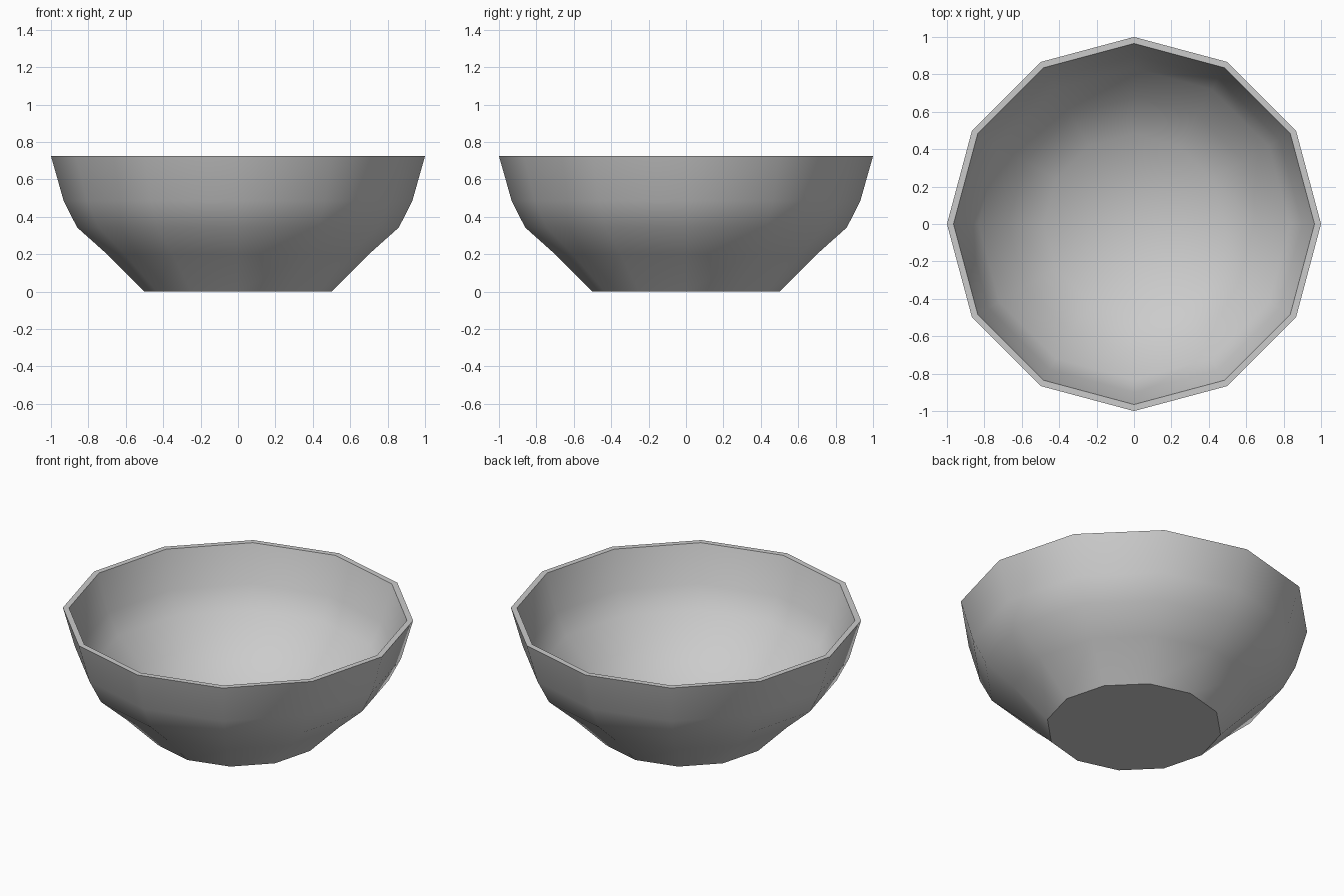
import bpy
import bmesh
from math import cos, sin, pi

cube = bpy.data.objects.get("Cube")
if cube:
    bpy.data.objects.remove(cube, do_unlink=True)

SIDES = 12
HEIGHT = 0.725

# Single stoneware colour
GREY = (0.6, 0.6, 0.6, 1.0)
mat = bpy.data.materials.new("plain grey")
mat.use_nodes = True
mat.diffuse_color = GREY
shader = next(n for n in mat.node_tree.nodes if n.type == "BSDF_PRINCIPLED")
shader.inputs["Base Color"].default_value = GREY

# Profile as (radius, height): outer wall from foot to lip, then inner wall down
outer = [(0.5, 0), (0.7, 0.2), (0.86, 0.343), (0.932, 0.485), (1, HEIGHT)]
inner = [(0.965, HEIGHT), (0.9, 0.497), (0.832, 0.366), (0.676, 0.226), (0.482, 0.035)]

bm = bmesh.new()


def ring(radius, z):
    angles = [2 * pi * i / SIDES for i in range(SIDES)]
    return [bm.verts.new((radius * cos(a), radius * sin(a), z)) for a in angles]


# Walls and lip
rings = [ring(r, z) for r, z in outer + inner]
for low, high in zip(rings, rings[1:]):
    for i in range(SIDES):
        j = (i + 1) % SIDES
        bm.faces.new((low[i], low[j], high[j], high[i]))

# Flat foot, and inner floor fanned from its centre
bm.faces.new(list(reversed(rings[0])))
centre = bm.verts.new((0, 0, inner[-1][1]))
for i in range(SIDES):
    bm.faces.new((rings[-1][i], rings[-1][(i + 1) % SIDES], centre))

# Smooth shading with crisp foot and lip edges
for face in bm.faces:
    face.smooth = True
for edge in bm.edges:
    heights = [v.co.z for v in edge.verts]
    on_foot = max(heights) < 0.001
    on_lip = min(heights) > HEIGHT - 0.001
    edge.smooth = not (on_foot or on_lip)

mesh = bpy.data.meshes.new("bowl")
bm.to_mesh(mesh)
bm.free()
mesh.materials.append(mat)
bpy.context.collection.objects.link(bpy.data.objects.new("bowl", mesh))
